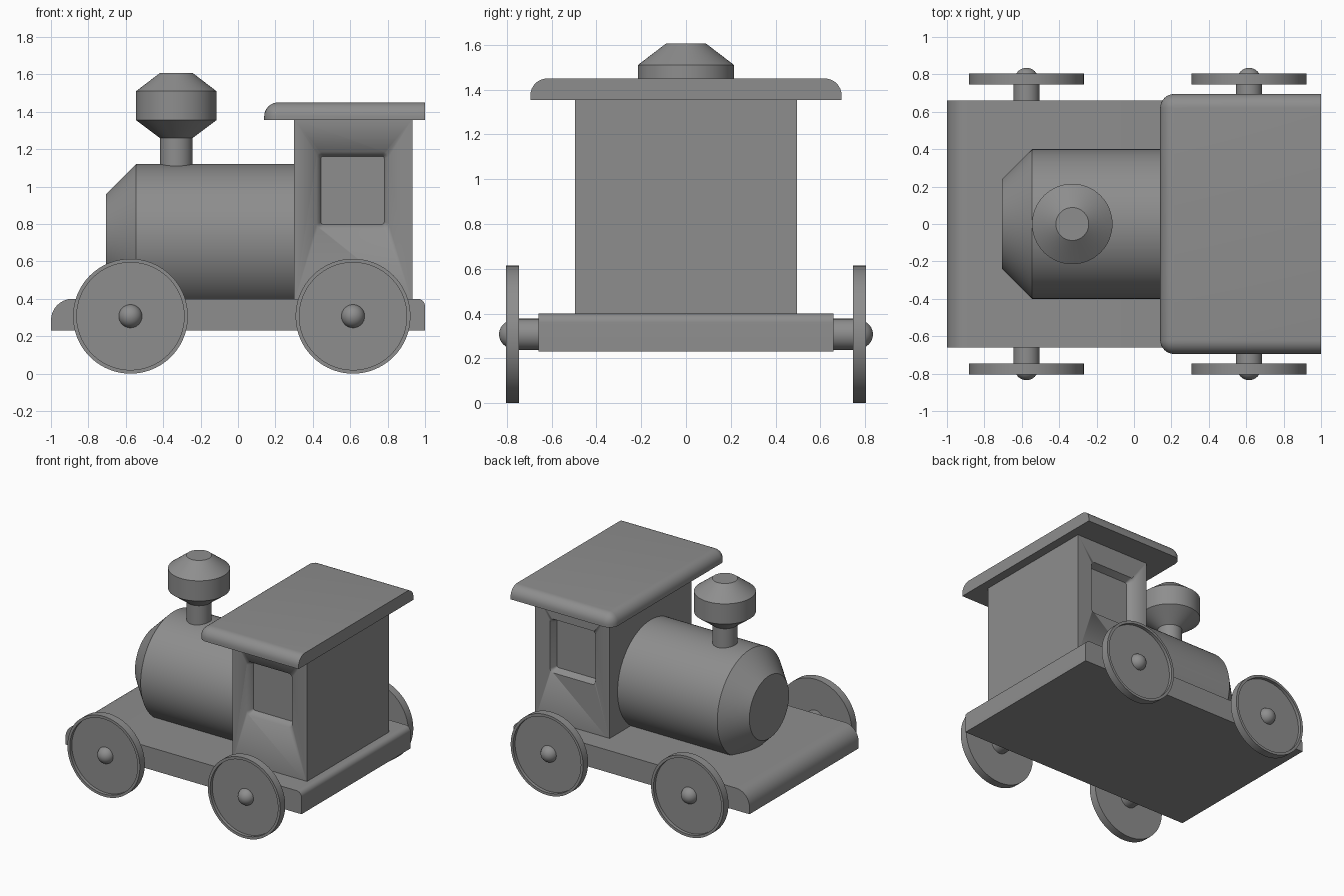
import bpy, bmesh, math
from mathutils import Matrix, Vector

if "Cube" in bpy.data.objects:
    bpy.data.objects.remove(bpy.data.objects["Cube"], do_unlink=True)

GREY = (0.27, 0.27, 0.27, 1)
mat = bpy.data.materials.new("plain grey")
mat.use_nodes = True
mat.diffuse_color = GREY
mat.node_tree.nodes["Principled BSDF"].inputs["Base Color"].default_value = GREY


def finish(name, bm):
    """Turn a bmesh into a named, shaded object."""
    bmesh.ops.recalc_face_normals(bm, faces=bm.faces)
    mesh = bpy.data.meshes.new(name)
    bm.to_mesh(mesh)
    bm.free()
    mesh.materials.append(mat)
    obj = bpy.data.objects.new(name, mesh)
    bpy.context.collection.objects.link(obj)
    bpy.ops.object.select_all(action="DESELECT")
    obj.select_set(True)
    bpy.context.view_layer.objects.active = obj
    bpy.ops.object.shade_smooth_by_angle(angle=math.radians(30))
    return obj


def box(name, low, high, rounds=()):
    """Box between two corners; rounds holds (radius, edge-midpoint rule) pairs."""
    low, high = Vector(low), Vector(high)
    bm = bmesh.new()
    bmesh.ops.create_cube(bm, size=1)
    for v in bm.verts:
        v.co = Vector((low[i] + high[i]) / 2 + v.co[i] * (high[i] - low[i]) for i in range(3))
    for radius, rule in rounds:
        edges = [e for e in bm.edges if rule((e.verts[0].co + e.verts[1].co) / 2)]
        bmesh.ops.bevel(bm, geom=edges, offset=radius, segments=8, profile=0.5, affect="EDGES")
    return finish(name, bm)


def lathe(name, profile, centre, axis, sides=64):
    """Revolve (radius, distance) points around an axis through the centre."""
    turn = Vector((0, 0, 1)).rotation_difference(Vector(axis)).to_matrix().to_4x4()
    place = Matrix.Translation(centre) @ turn
    bm = bmesh.new()
    rings = []
    for r, h in profile:
        if r < 1e-5:
            rings.append([bm.verts.new(place @ Vector((0, 0, h)))] * sides)
            continue
        angles = [math.tau * k / sides for k in range(sides)]
        rings.append([bm.verts.new(place @ Vector((r * math.cos(a), r * math.sin(a), h))) for a in angles])
    for a, b in zip(rings, rings[1:]):
        for k in range(sides):
            n = (k + 1) % sides
            bm.faces.new(list(dict.fromkeys((a[k], a[n], b[n], b[k]))))
    for ring in (rings[0], rings[-1]):
        if ring[0] is not ring[1]:
            bm.faces.new(ring)
    return finish(name, bm)


def rounded_rect(bm, cx, cz, half_w, half_h, radius, y):
    verts = []
    for q, (sx, sz) in enumerate(((1, 1), (-1, 1), (-1, -1), (1, -1))):
        for k in range(7):
            a = (q + k / 6) * math.pi / 2
            verts.append(bm.verts.new((cx + sx * (half_w - radius) + radius * math.cos(a), y,
                                       cz + sz * (half_h - radius) + radius * math.sin(a))))
    return verts


def cut_window(wall, side):
    """Sink a shallow tapered window into one side of the cab."""
    bm = bmesh.new()
    loops = [rounded_rect(bm, 0.613, 0.98, w, w + 0.013, r, side * y)
             for w, r, y in ((0.225, 0.06, 0.55), (0.195, 0.03, 0.5), (0.169, 0.012, 0.445))]
    for a, b in zip(loops, loops[1:]):
        for k in range(len(a)):
            n = (k + 1) % len(a)
            bm.faces.new((a[k], a[n], b[n], b[k]))
    bm.faces.new(loops[0])
    bm.faces.new(loops[-1])
    cutter = finish("window_cutter", bm)
    cutter.hide_render = True
    mod = wall.modifiers.new("window", "BOOLEAN")
    mod.operation = "DIFFERENCE"
    mod.solver = "EXACT"
    mod.object = cutter
    bpy.context.view_layer.objects.active = wall
    bpy.ops.object.modifier_apply(modifier=mod.name)
    bpy.data.objects.remove(cutter, do_unlink=True)


# Chassis with a large rounded nose edge and a small rounded tail edge
box("chassis", (-1, -0.66, 0.23), (1, 0.66, 0.4), (
    (0.115, lambda m: m.x < -0.99 and m.z > 0.39),
    (0.04, lambda m: m.x > 0.99 and m.z > 0.39)))

# Cab with a recessed window on each side
cab = box("cab", (0.3, -0.495, 0.38), (0.932, 0.495, 1.36))
for side in (-1, 1):
    cut_window(cab, side)

# Roof rounded at the front and sides, square at the rear
box("roof", (0.14, -0.695, 1.355), (1, 0.695, 1.45), (
    (0.075, lambda m: (m.z > 1.44 and m.x < 0.99) or (m.x < 0.15 and 1.36 < m.z < 1.44)),))

# Boiler with a tapered nose
lathe("boiler", ((0.24, -0.705), (0.4, -0.545), (0.4, 0.31)), (0, 0, 0.72), (1, 0, 0), 96)

# Chimney
lathe("chimney", ((0.088, 1.05), (0.088, 1.26), (0.215, 1.355), (0.215, 1.51), (0.088, 1.607)),
      (-0.33, 0, 0), (0, 0, 1))

# Axles, dished wheels and domed hubs
dome = [(0.063 * math.cos(a), 0.772 + 0.063 * math.sin(a))
        for a in (math.pi / 2 * k / 10 for k in range(11))]
wheel = ((0, 0.745), (0.307, 0.745), (0.307, 0.805), (0.287, 0.805), (0.287, 0.78), (0, 0.78))
for end, x in (("front", -0.575), ("rear", 0.615)):
    centre = (x, 0, 0.307)
    lathe(end + "_axle", ((0.07, -0.75), (0.07, 0.75)), centre, (0, 1, 0), 48)
    for side, y in (("right", -1), ("left", 1)):
        lathe(f"{end}_{side}_wheel", wheel, centre, (0, y, 0), 96)
        lathe(f"{end}_{side}_hub", dome, centre, (0, y, 0), 32)
